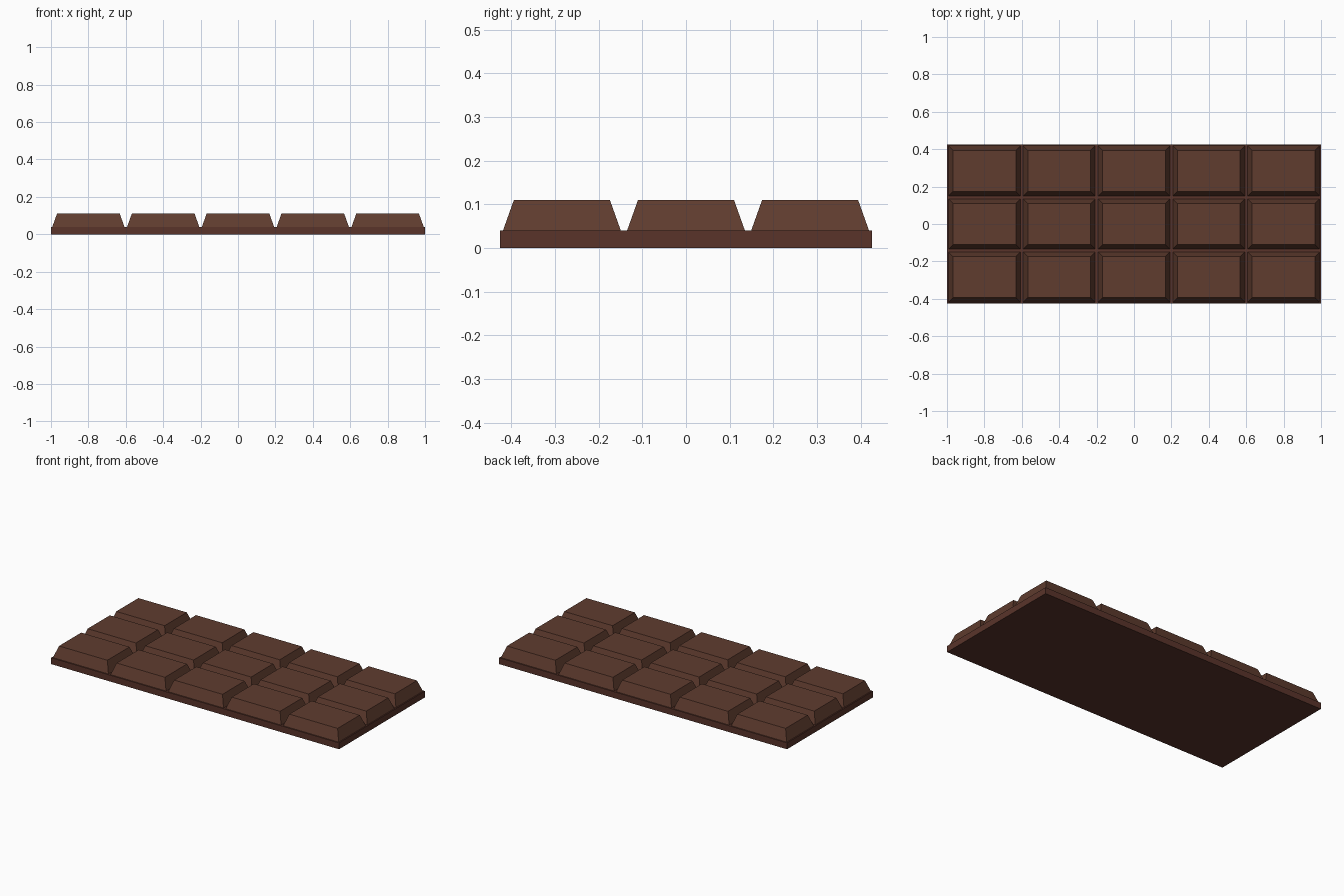
import bpy, bmesh

if "Cube" in bpy.data.objects:
    bpy.data.objects.remove(bpy.data.objects["Cube"])

COLS, ROWS = 5, 3
PITCH_X, PITCH_Y = 0.4, 0.284
BASE_H, TOP_H = 0.04, 0.11
GAP, SLOPE = 0.0072, 0.025


def material(name, color):
    mat = bpy.data.materials.new(name)
    mat.diffuse_color = (*color, 1)
    mat.use_nodes = True
    mat.node_tree.nodes["Principled BSDF"].inputs["Base Color"].default_value = mat.diffuse_color
    return mat


def tapered_block(name, x, y, z0, z1, half_x, half_y, inset, mat):
    """Box whose top face is inset on all four sides."""
    bm = bmesh.new()
    bmesh.ops.create_cube(bm, size=2)
    for v in bm.verts:
        top = v.co.z > 0
        shrink = inset if top else 0
        v.co.x *= half_x - shrink
        v.co.y *= half_y - shrink
        v.co.z = z1 - z0 if top else 0
    mesh = bpy.data.meshes.new(name)
    bm.to_mesh(mesh)
    bm.free()
    mesh.materials.append(mat)
    obj = bpy.data.objects.new(name, mesh)
    obj.location = (x, y, z0)
    bpy.context.collection.objects.link(obj)
    return obj


base_mat = material("base_chocolate", (0.10, 0.034, 0.023))
piece_mat = material("piece_chocolate", (0.115, 0.045, 0.028))

# Flat slab under the pieces
tapered_block("base_slab", 0, 0, 0, BASE_H,
              COLS * PITCH_X / 2, ROWS * PITCH_Y / 2, 0, base_mat)

# Grid of sloped pieces
for row in range(ROWS):
    for col in range(COLS):
        tapered_block(f"piece_{row + 1}_{col + 1}",
                      (col - (COLS - 1) / 2) * PITCH_X,
                      (row - (ROWS - 1) / 2) * PITCH_Y,
                      BASE_H, TOP_H,
                      PITCH_X / 2 - GAP, PITCH_Y / 2 - GAP, SLOPE, piece_mat)
